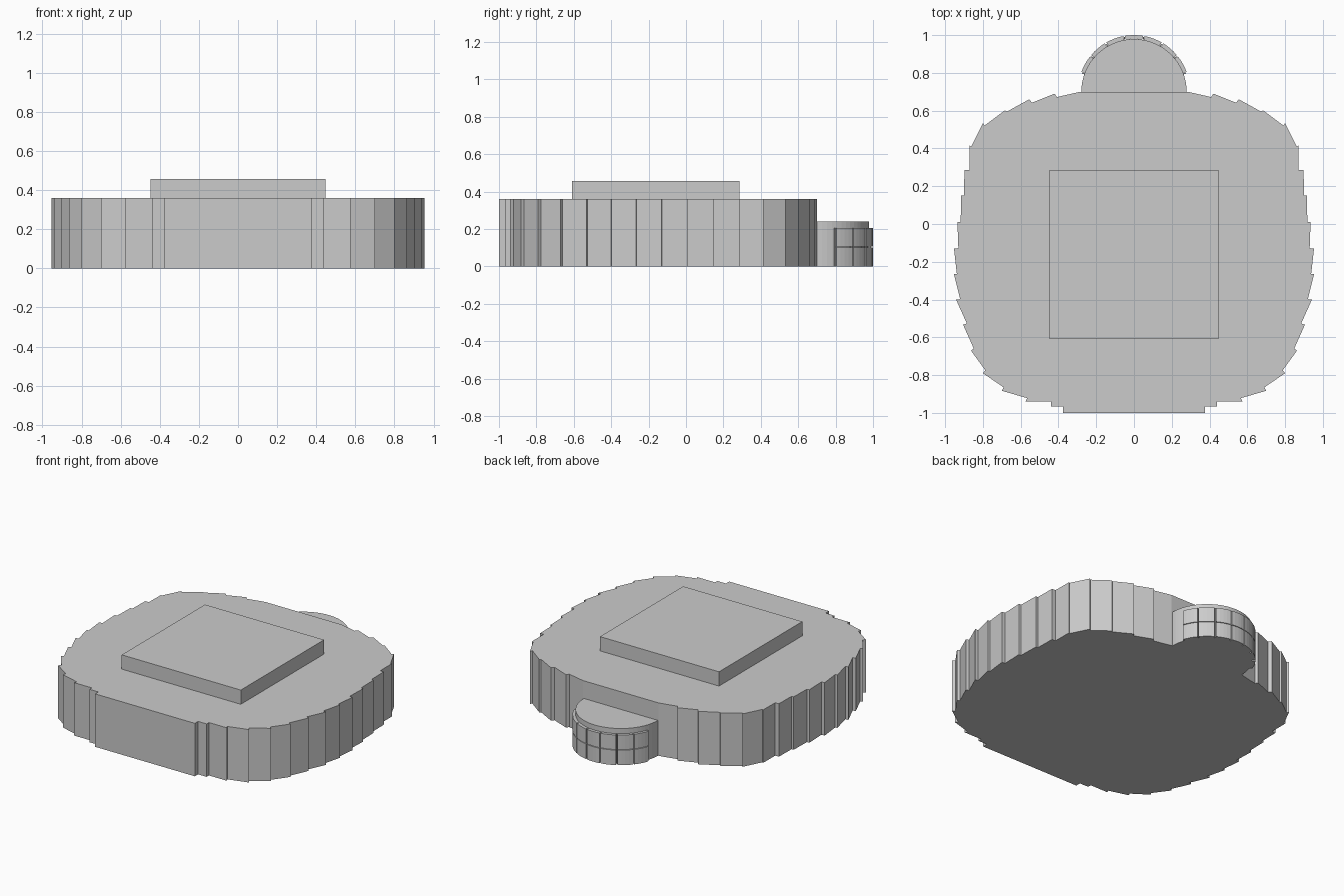
import bpy, bmesh
from math import sin, cos, radians

if "Cube" in bpy.data.objects:
    bpy.data.objects.remove(bpy.data.objects["Cube"])


def prism(name, pts, z0, z1):
    """Extrude a closed plan outline from z0 up to z1."""
    bm = bmesh.new()
    face = bm.faces.new([bm.verts.new((x, y, z0)) for x, y in pts])
    ext = bmesh.ops.extrude_face_region(bm, geom=[face])
    top = [v for v in ext["geom"] if isinstance(v, bmesh.types.BMVert)]
    bmesh.ops.translate(bm, verts=top, vec=(0, 0, z1 - z0))
    bmesh.ops.recalc_face_normals(bm, faces=bm.faces)
    mesh = bpy.data.meshes.new(name)
    bm.to_mesh(mesh)
    bm.free()
    obj = bpy.data.objects.new(name, mesh)
    bpy.context.collection.objects.link(obj)
    return obj


def arc(r, a0, a1, n, cy=0.704):
    """Plan arc around the bay centre, angles measured from +y."""
    return [(r * sin(radians(a0 + (a1 - a0) * i / n)),
             cy + r * cos(radians(a0 + (a1 - a0) * i / n))) for i in range(n + 1)]


def sector(name, r0, r1, a0, a1, z0, z1, n=4):
    return prism(name, arc(r1, a0, a1, n) + arc(r0, a1, a0, n), z0, z1)


# Main building: stepped outline of staggered wall panels, mirrored across x
half = [(0.375, -1.0), (0.375, -0.965), (0.44, -0.965), (0.44, -0.94),
        (0.575, -0.94), (0.565, -0.922), (0.70, -0.883), (0.69, -0.865),
        (0.80, -0.79), (0.787, -0.775), (0.863, -0.67), (0.848, -0.66),
        (0.905, -0.533), (0.885, -0.527), (0.942, -0.40), (0.92, -0.398),
        (0.953, -0.266), (0.938, -0.264), (0.953, -0.13), (0.93, -0.128),
        (0.935, 0.01), (0.918, 0.012), (0.915, 0.15), (0.90, 0.15),
        (0.898, 0.285), (0.871, 0.285), (0.87, 0.415), (0.862, 0.41),
        (0.80, 0.533), (0.79, 0.522), (0.683, 0.602), (0.673, 0.595),
        (0.555, 0.66), (0.54, 0.642), (0.42, 0.69), (0.408, 0.672),
        (0.285, 0.70)]
prism("main_building", half + [(-x, y) for x, y in reversed(half)], 0, 0.36)

# Raised roof block
prism("roof_block", [(-0.448, -0.61), (0.448, -0.61), (0.448, 0.285), (-0.448, 0.285)],
      0.36, 0.457)

# Rear half-round bay
prism("rear_bay", [(-0.28, 0.69)] + arc(0.279, -90, 90, 32, 0.70) + [(0.28, 0.69)], 0, 0.24)

# Curved window panels with narrow gaps and a mid-height joint
pitch, gap = 20.3, 0.9
for i in range(-3, 4):
    a0, a1 = (i - 0.5) * pitch + gap, (i + 0.5) * pitch - gap
    sector("window_lower", 0.275, 0.296, a0, a1, 0, 0.102)
    sector("window_upper", 0.275, 0.296, a0, a1, 0.106, 0.205)

# Slim mullions recessed in the gaps
for i in range(8):
    a = (i - 3.5) * pitch
    sector("window_mullion", 0.275, 0.29, a - 0.45, a + 0.45, 0, 0.205, 1)
